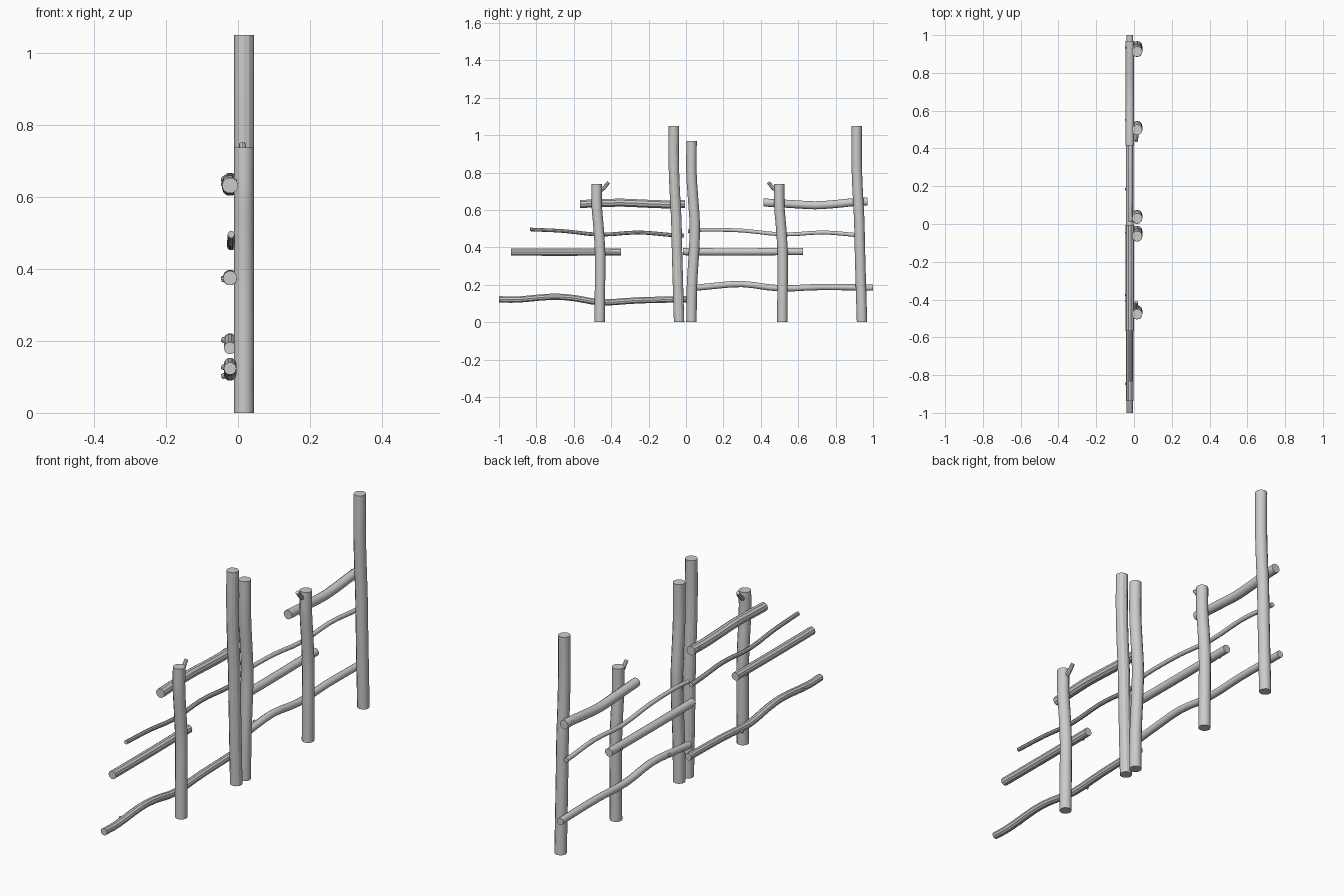
import bpy, bmesh, math
from mathutils import Vector

if "Cube" in bpy.data.objects:
    bpy.data.objects.remove(bpy.data.objects["Cube"])

POST_X, RAIL_X = 0.0165, -0.022


def smooth_path(pts, sub=3):
    # Catmull-Rom interpolation through the control points
    if len(pts) < 3:
        return pts
    p = [2 * pts[0] - pts[1]] + pts + [2 * pts[-1] - pts[-2]]
    out = []
    for i in range(1, len(p) - 2):
        a, b, c, d = p[i - 1:i + 3]
        for k in range(sub):
            t = k / sub
            out.append(0.5 * (2 * b + (c - a) * t + (2 * a - 5 * b + 4 * c - d) * t ** 2
                              + (3 * b - a - 3 * c + d) * t ** 3))
    return out + [pts[-1]]


def branch(name, pts, r0, r1=None, sides=12, smooth=True, level_ends=None):
    # capped round tube along a gently bent path
    r1 = r0 if r1 is None else r1
    path = smooth_path([Vector(p) for p in pts])
    n = len(path)
    bm = bmesh.new()
    rings = []
    for i, p in enumerate(path):
        t = (path[min(i + 1, n - 1)] - path[max(i - 1, 0)]).normalized()
        if level_ends and i in (0, n - 1):
            t = Vector(level_ends)
        ref = Vector((1, 0, 0)) if abs(t.x) < 0.9 else Vector((0, 0, 1))
        v = t.cross(ref).normalized()
        u = v.cross(t)
        r = r0 + (r1 - r0) * i / (n - 1)
        rings.append([bm.verts.new(p + r * (math.cos(a) * u + math.sin(a) * v))
                      for a in (2 * math.pi * k / sides for k in range(sides))])
    for a, b in zip(rings, rings[1:]):
        for k in range(sides):
            j = (k + 1) % sides
            bm.faces.new((a[k], a[j], b[j], b[k]))
    bm.faces.new(rings[0])
    bm.faces.new(rings[-1])
    bmesh.ops.recalc_face_normals(bm, faces=bm.faces[:])
    me = bpy.data.meshes.new(name)
    bm.to_mesh(me)
    bm.free()
    ob = bpy.data.objects.new(name, me)
    bpy.context.collection.objects.link(ob)
    if smooth:
        bpy.ops.object.select_all(action='DESELECT')
        ob.select_set(True)
        bpy.context.view_layer.objects.active = ob
        bpy.ops.object.shade_smooth_by_angle(angle=math.radians(40))
    return ob


def post(name, yz, smooth=True):
    branch(name, [(POST_X, y, z) for y, z in yz], 0.0278, smooth=smooth, level_ends=(0, 0, 1))


def rail(name, yz, r0, r1=None, smooth=True, x=RAIL_X):
    branch(name, [(x, y, z) for y, z in yz], r0, r1, 10, smooth, (0, 1, 0))


def knot(name, y, z, dz=0.0):
    # small cut-off stub on a rail
    branch(name, [(-0.022, y, z), (-0.045, y + 0.006, z + dz)], 0.009, 0.007, 8)


# Short posts with a twig near the top, facing each other
for side, y0, s in (("left", -0.461, 1), ("right", 0.515, -1)):
    post(f"{side}_short_post", [(y0, 0), (y0 + 0.001, 0.18), (y0 + 0.002, 0.36),
                                (y0 - 0.006, 0.5), (y0 - 0.016, 0.62), (y0 - 0.016, 0.738)])
    yc = y0 - 0.014
    branch(f"{side}_twig", [(0.013, yc + s * 0.015, 0.705), (0.013, yc + s * 0.035, 0.717),
                            (0.012, yc + s * 0.061, 0.748)], 0.012, 0.009, 8)

# Tall posts
for name, y0, smooth in (("left_tall_post", -0.037, False), ("right_tall_post", 0.941, True)):
    post(name, [(y0, 0), (y0 - 0.006, 0.2), (y0 - 0.011, 0.38), (y0 - 0.015, 0.55),
                (y0 - 0.024, 0.72), (y0 - 0.029, 0.88), (y0 - 0.028, 1.05)], smooth)
post("middle_post", [(0.029, 0), (0.032, 0.2), (0.043, 0.38), (0.047, 0.52),
                     (0.038, 0.66), (0.029, 0.8), (0.03, 0.97)])

# Left panel rails, faceted
rail("left_top_rail", [(-0.567, 0.632), (-0.45, 0.636), (-0.34, 0.639), (-0.2, 0.633),
                       (-0.1, 0.63), (-0.005, 0.632)], 0.0225, smooth=False)
rail("left_thin_rail", [(-0.834, 0.496), (-0.65, 0.487), (-0.46, 0.468), (-0.26, 0.48),
                        (-0.1, 0.468), (-0.01, 0.463)], 0.010, 0.0115, False, -0.019)
rail("left_middle_rail", [(-0.936, 0.375), (-0.64, 0.374), (-0.348, 0.376)], 0.02, smooth=False)
rail("left_bottom_rail", [(-1, 0.123), (-0.9, 0.121), (-0.72, 0.136), (-0.6, 0.129),
                          (-0.45, 0.106), (-0.25, 0.117), (0.015, 0.123)], 0.0175, smooth=False)

# Right panel rails, smooth
rail("right_top_rail", [(0.415, 0.64), (0.56, 0.632), (0.69, 0.625), (0.8, 0.632),
                        (0.9, 0.642), (0.97, 0.645)], 0.0225)
rail("right_thin_rail", [(0.01, 0.487), (0.1, 0.494), (0.3, 0.49), (0.52, 0.469),
                         (0.73, 0.48), (0.9, 0.467), (0.95, 0.464)], 0.010, 0.0115, x=-0.019)
rail("right_middle_rail", [(-0.016, 0.377), (0.3, 0.376), (0.626, 0.378)], 0.02)
rail("right_bottom_rail", [(0.01, 0.18), (0.12, 0.191), (0.3, 0.204), (0.5, 0.181),
                           (0.72, 0.188), (1, 0.185)], 0.0175)

# Knots along the rails
for i, (y, z, dz) in enumerate([(-0.85, 0.124, 0.004), (-0.38, 0.109, -0.008), (-0.05, 0.632, 0.006),
                                (-0.41, 0.374, -0.004), (0.93, 0.645, 0.006), (0.55, 0.377, -0.004),
                                (0.18, 0.198, 0.006)]):
    knot(f"knot_{i + 1}", y, z, dz)
